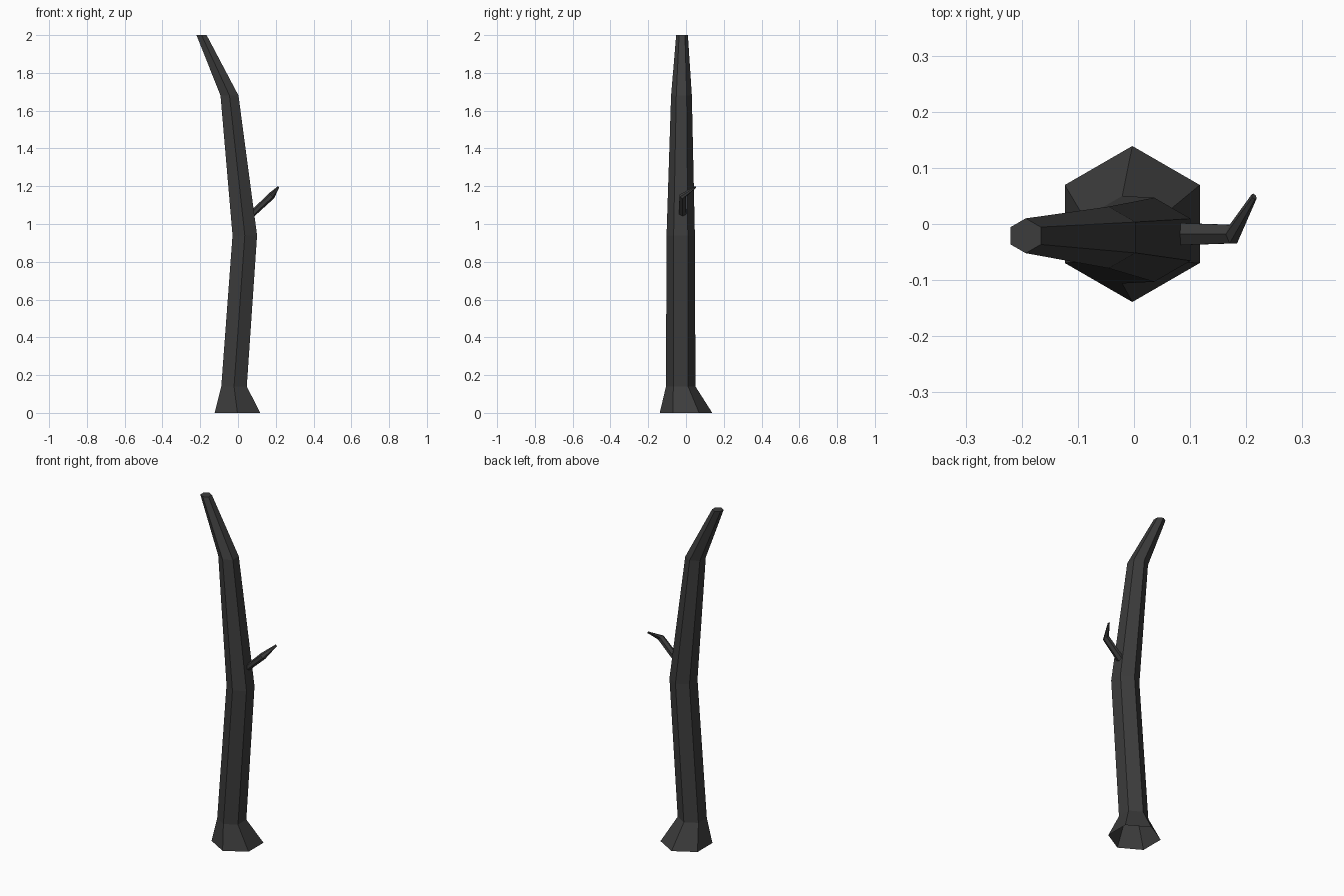
import bpy, bmesh
from math import cos, sin, pi
from mathutils import Vector

cube = bpy.data.objects.get("Cube")
if cube:
    bpy.data.objects.remove(cube, do_unlink=True)

# Charred bark colour
bark = bpy.data.materials.new("charcoal_bark")
bark.use_nodes = True
colour = (0.045, 0.045, 0.045, 1)
bark.diffuse_color = colour
bsdf = bark.node_tree.nodes["Principled BSDF"]
bsdf.inputs["Base Color"].default_value = colour
bsdf.inputs["Roughness"].default_value = 0.9

SIDES = 6


def loft(name, rings):
    """Skin six-sided rings given as (centre, radius, u axis, v axis); close the far end."""
    bm = bmesh.new()
    loops = []
    for centre, radius, u, v in rings:
        u, v = Vector(u).normalized(), Vector(v).normalized()
        angles = [pi / 2 + 2 * pi * i / SIDES for i in range(SIDES)]
        loops.append([bm.verts.new(Vector(centre) + radius * (cos(a) * u + sin(a) * v))
                      for a in angles])
    for low, high in zip(loops, loops[1:]):
        for i in range(SIDES):
            j = (i + 1) % SIDES
            bm.faces.new((low[i], low[j], high[j], high[i]))
    bm.faces.new(loops[-1])
    mesh = bpy.data.meshes.new(name)
    bm.to_mesh(mesh)
    bm.free()
    mesh.materials.append(bark)
    obj = bpy.data.objects.new(name, mesh)
    bpy.context.collection.objects.link(obj)
    return obj


# Bent trunk with a flared, open foot
X, Y, Z = (1, 0, 0), (0, 1, 0), (0, 0, 1)
trunk_path = [
    ((-0.003, 0, 0), 0.139),
    ((-0.021, -0.028, 0.14), 0.078),
    ((0.036, -0.028, 0.94), 0.075),
    ((-0.045, -0.024, 1.68), 0.055),
    ((-0.193, -0.021, 2.0), 0.031),
]
loft("trunk", [(c, r, X, Y) for c, r in trunk_path])

# Short twig that kinks towards the back
loft("twig", [
    ((0.075, -0.018, 1.053), 0.023, Y, Z),
    ((0.177, -0.018, 1.149), 0.019, Y, (-1, 0, 1)),
    ((0.214, 0.049, 1.195), 0.006, (-0.6, 0.8, 0), (-1, -0.6, 1.5)),
])
